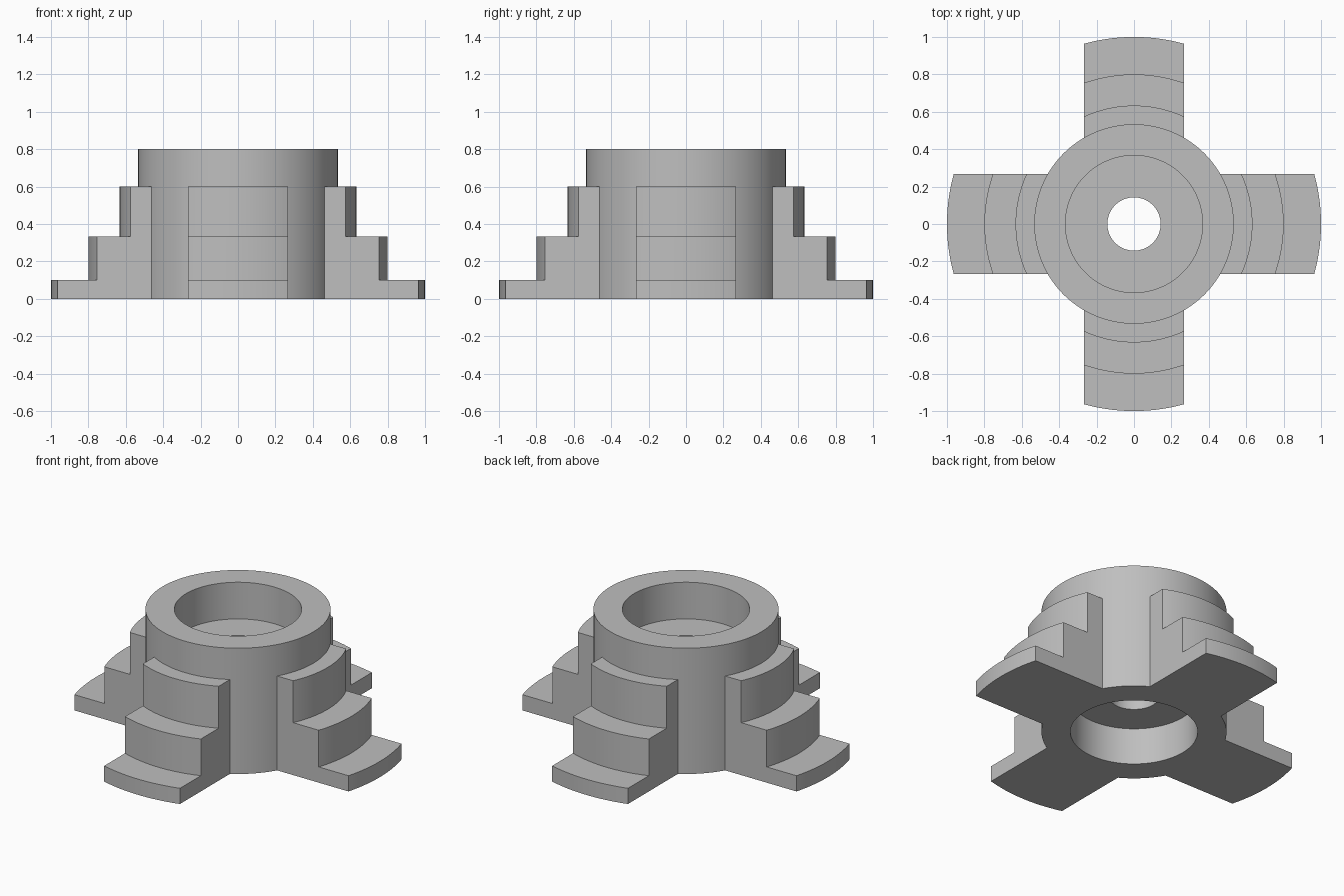
import bpy, bmesh, math
from mathutils import Matrix

cube = bpy.data.objects.get("Cube")
if cube:
    bpy.data.objects.remove(cube, do_unlink=True)

U = 1 / 30          # design module
SEGMENTS = 128
ARM_HALF_WIDTH = 8 * U
ARM_ROWS = 24

grey = bpy.data.materials.new("plain_grey")
grey.use_nodes = True
colour = (0.52, 0.52, 0.52, 1)
grey.diffuse_color = colour
grey.node_tree.nodes["Principled BSDF"].inputs["Base Color"].default_value = colour


def finish(bm, name):
    bmesh.ops.recalc_face_normals(bm, faces=bm.faces)
    mesh = bpy.data.meshes.new(name)
    bm.to_mesh(mesh)
    bm.free()
    mesh.materials.append(grey)
    obj = bpy.data.objects.new(name, mesh)
    bpy.context.collection.objects.link(obj)
    bpy.ops.object.select_all(action="DESELECT")
    obj.select_set(True)
    bpy.context.view_layer.objects.active = obj
    bpy.ops.object.shade_smooth_by_angle(angle=math.radians(30))
    return obj


def bridge(bm, rings, closed):
    """Join matching profile loops with quads."""
    pairs = list(zip(rings, rings[1:]))
    if closed:
        pairs.append((rings[-1], rings[0]))
    for a, b in pairs:
        for i in range(len(a)):
            j = (i + 1) % len(a)
            bm.faces.new((a[i], a[j], b[j], b[i]))


# Hub: counterbored from both ends, with a pierced web between
hub_profile = [(16, 0), (16, 24), (11, 24), (11, 17),
               (4.27, 17), (4.27, 7), (11, 7), (11, 0)]
bm = bmesh.new()
rings = []
for k in range(SEGMENTS):
    a = 2 * math.pi * k / SEGMENTS
    rings.append([bm.verts.new((r * U * math.cos(a), r * U * math.sin(a), z * U))
                  for r, z in hub_profile])
bridge(bm, rings, closed=True)
finish(bm, "hub")

# Arms: stepped profile swept across the width, each riser a concentric arc
arm_profile = [(15.8, 0), (30, 0), (30, 3), (24, 3), (24, 10),
               (19, 10), (19, 18), (15.8, 18)]
arm_names = ["left_arm", "back_arm", "right_arm", "front_arm"]
for quarter, name in enumerate(arm_names):
    bm = bmesh.new()
    rows = []
    for k in range(ARM_ROWS + 1):
        y = ARM_HALF_WIDTH * (2 * k / ARM_ROWS - 1)
        rows.append([bm.verts.new((math.sqrt((r * U) ** 2 - y * y), y, z * U))
                     for r, z in arm_profile])
    bridge(bm, rows, closed=False)
    bm.faces.new(rows[0])
    bm.faces.new(rows[-1])
    bmesh.ops.rotate(bm, verts=bm.verts, cent=(0, 0, 0),
                     matrix=Matrix.Rotation(quarter * math.pi / 2, 3, "Z"))
    finish(bm, name)
